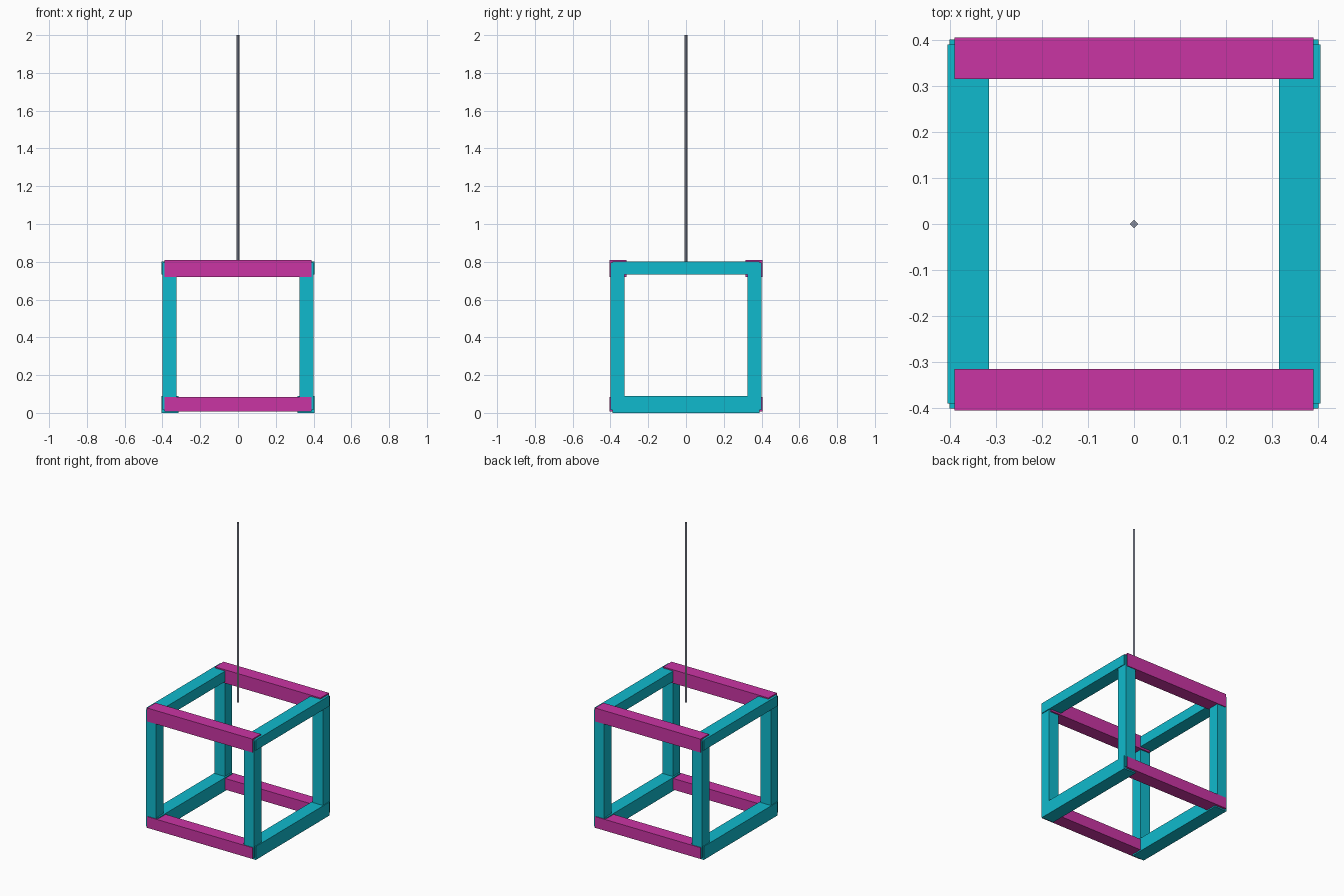
import bpy
import math

if "Cube" in bpy.data.objects:
    bpy.data.objects.remove(bpy.data.objects["Cube"], do_unlink=True)


def make_material(name, rgb):
    mat = bpy.data.materials.new(name)
    mat.use_nodes = True
    mat.diffuse_color = (*rgb, 1)
    mat.node_tree.nodes["Principled BSDF"].inputs["Base Color"].default_value = (*rgb, 1)
    return mat


cyan = make_material("cyan", (0.005, 0.49, 0.61))
magenta = make_material("magenta", (0.59, 0.035, 0.37))
grey = make_material("grey", (0.25, 0.27, 0.34))


def beam(name, size, center, mat):
    bpy.ops.mesh.primitive_cube_add(size=1, location=center)
    obj = bpy.context.object
    obj.name = name
    obj.scale = size
    bpy.ops.object.transform_apply(location=False, rotation=False, scale=True)
    obj.data.materials.append(mat)
    return obj


OFFSET = 0.36   # beam centre lines from the middle
LENGTH = 0.78   # beam length
WIDE = 0.09
THIN = 0.075

# Corner posts
for x, side in ((-OFFSET, "right"), (OFFSET, "left")):
    for y, end in ((-OFFSET, "front"), (OFFSET, "back")):
        beam(f"{end}_{side}_post", (THIN, THIN, LENGTH),
             (x * 1.007, y * 1.007, 0.405), cyan)

# Horizontal beams: side beams in cyan, front and back beams in magenta
for level, side_z, side_h, cross_z, cross_h in (
        ("lower", 0.045, WIDE, 0.046, THIN),
        ("upper", 0.767, 0.07, 0.765, WIDE)):
    for x, side in ((-OFFSET, "right"), (OFFSET, "left")):
        beam(f"{level}_{side}_beam", (WIDE, LENGTH, side_h), (x, 0, side_z), cyan)
    for y, end in ((-OFFSET, "front"), (OFFSET, "back")):
        beam(f"{level}_{end}_beam", (LENGTH, WIDE, cross_h), (0, y, cross_z), magenta)

# Thin four-sided hanging rod
bpy.ops.mesh.primitive_cylinder_add(vertices=4, radius=0.009, depth=1.2,
                                    location=(0, 0, 1.4))
rod = bpy.context.object
rod.name = "hanging_rod"
rod.data.materials.append(grey)
